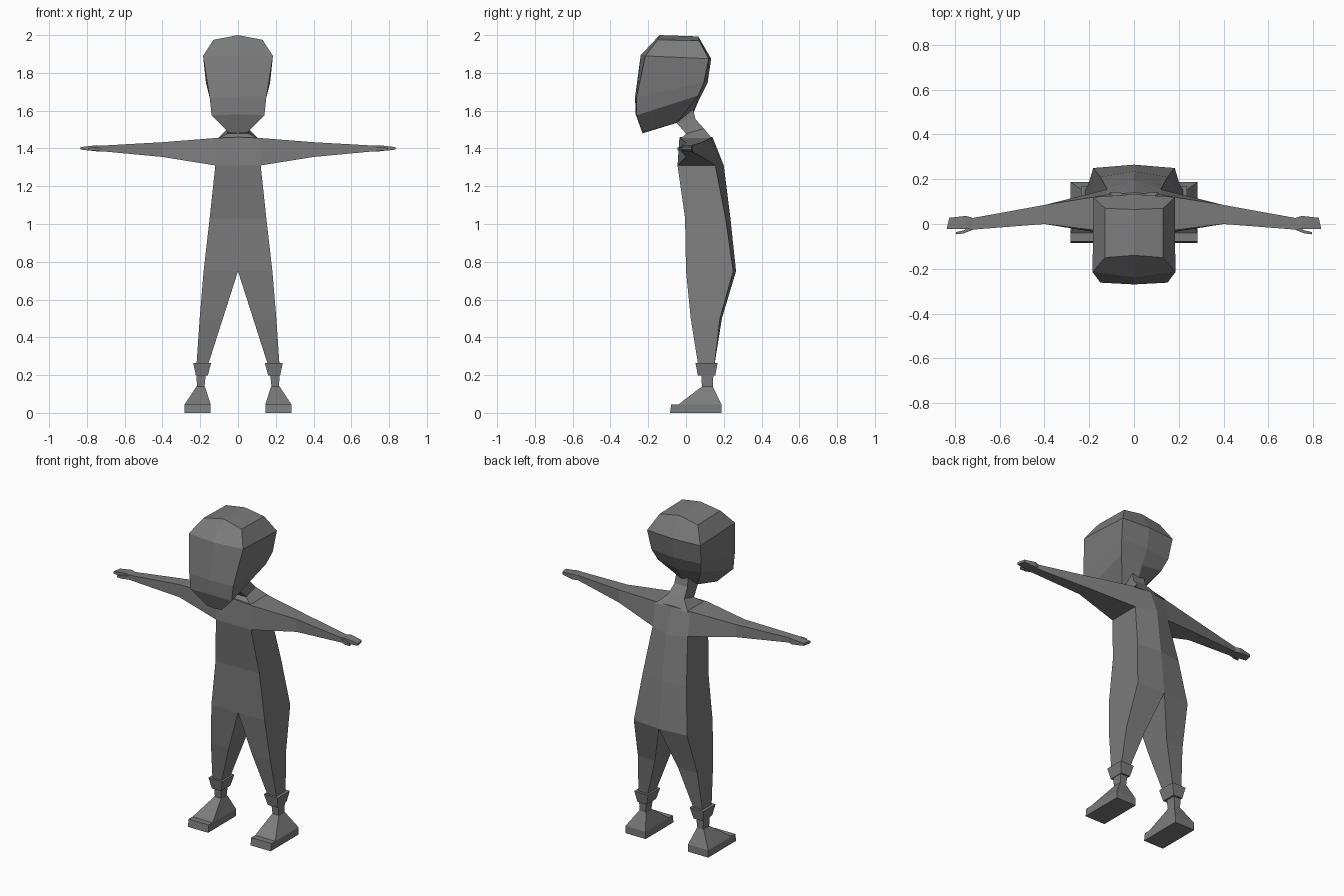
import bpy
import bmesh

cube = bpy.data.objects.get("Cube")
if cube:
    bpy.data.objects.remove(cube)

grey = bpy.data.materials.new("plain grey")
grey.use_nodes = True
grey.diffuse_color = (0.2, 0.2, 0.2, 1)
grey.node_tree.nodes["Principled BSDF"].inputs["Base Color"].default_value = (0.2, 0.2, 0.2, 1)


def loft(name, rings):
    """Skin rings of the left half, leave the middle open and mirror it."""
    bm = bmesh.new()
    loops = [[bm.verts.new(p) for p in ring] for ring in rings]
    n = len(loops[0])
    for a, b in zip(loops, loops[1:]):
        for i in range(n):
            j = (i + 1) % n
            bm.faces.new((a[i], a[j], b[j], b[i]))
    bm.faces.new(loops[0])
    bm.faces.new(loops[-1])
    bmesh.ops.recalc_face_normals(bm, faces=bm.faces)
    middle = [f for f in bm.faces if all(abs(v.co.x) < 0.001 for v in f.verts)]
    bmesh.ops.delete(bm, geom=middle, context="FACES")
    mesh = bpy.data.meshes.new(name)
    bm.to_mesh(mesh)
    bm.free()
    mesh.materials.append(grey)
    obj = bpy.data.objects.new(name, mesh)
    bpy.context.collection.objects.link(obj)
    obj.modifiers.new("Mirror", "MIRROR").merge_threshold = 0.001
    return obj


def level(z, x0, x1, front, back, back_mid=None):
    """Flat four-cornered ring; back_mid moves the inner back corner."""
    mid = back if back_mid is None else back_mid
    return [(x0, front, z), (x1, front, z), (x1, back, z), (x0, mid, z)]


def upright(x, front, back, low, high, front_top=None, back_top=None):
    """Four-cornered ring across an arm."""
    ft = front if front_top is None else front_top
    bt = back if back_top is None else back_top
    return [(x, front, low), (x, back, low), (x, bt, high), (x, ft, high)]


# Torso running down into the legs
loft("torso_and_legs", [
    level(1.31, 0, 0.12, -0.045, 0.155, 0.20),
    level(1.03, 0, 0.15, -0.005, 0.21, 0.235),
    level(0.75, 0, 0.182, 0.0, 0.25, 0.265),
    level(0.50, 0.08, 0.203, 0.025, 0.18, 0.19),
    level(0.25, 0.16, 0.22, 0.065, 0.15),
])

# Shoulders, arms and flat hands
loft("shoulders_and_arms", [
    upright(0, -0.045, 0.20, 1.31, 1.46, -0.03, 0.14),
    upright(0.12, -0.045, 0.155, 1.31, 1.455, -0.035, 0.13),
    upright(0.40, 0.0, 0.085, 1.355, 1.433),
    upright(0.72, -0.025, 0.027, 1.385, 1.415),
    upright(0.75, -0.022, 0.036, 1.385, 1.417),
    upright(0.825, -0.022, 0.028, 1.393, 1.408),
    upright(0.835, -0.022, -0.015, 1.394, 1.407),
])
loft("thumbs", [
    upright(0.71, -0.022, 0.0, 1.388, 1.410),
    upright(0.76, -0.042, -0.028, 1.388, 1.406),
    upright(0.795, -0.046, -0.036, 1.39, 1.402),
])


def tilted(x, front, front_z, back, back_z):
    """Ring that slopes from front to back."""
    return [(0, front, front_z), (x, front, front_z), (x, back, back_z), (0, back, back_z)]


# Neck leaning forward
loft("neck", [
    tilted(0.11, -0.03, 1.45, 0.14, 1.45),
    tilted(0.055, 0.0, 1.478, 0.095, 1.505),
    tilted(0.045, -0.05, 1.535, 0.05, 1.555),
    tilted(0.04, -0.06, 1.61, 0.035, 1.62),
])

# Faceted head: middle front, side front, side back, middle back
loft("head", [
    [(0, -0.14, 2.0), (0.13, -0.15, 1.975), (0.13, 0.07, 1.97), (0, 0.065, 1.993)],
    [(0, -0.24, 1.893), (0.185, -0.215, 1.89), (0.182, 0.12, 1.875), (0, 0.133, 1.875)],
    [(0, -0.27, 1.67), (0.15, -0.262, 1.67), (0.17, 0.095, 1.75), (0, 0.115, 1.75)],
    [(0, -0.266, 1.58), (0.14, -0.262, 1.575), (0.145, 0.065, 1.68), (0, 0.07, 1.66)],
    [(0, -0.23, 1.48), (0.05, -0.23, 1.485), (0.045, -0.05, 1.535), (0, 0.04, 1.59)],
])

# Trouser cuffs, ankles and shoes
loft("cuffs", [
    level(0.265, 0.142, 0.237, 0.05, 0.167),
    level(0.197, 0.16, 0.223, 0.063, 0.155),
])
loft("ankles", [
    level(0.21, 0.17, 0.22, 0.08, 0.145),
    level(0.13, 0.178, 0.217, 0.085, 0.142),
])
loft("shoe_uppers", [
    level(0.14, 0.175, 0.22, 0.085, 0.142),
    level(0.045, 0.145, 0.283, -0.04, 0.187),
])
loft("shoe_soles", [
    level(0.045, 0.145, 0.283, -0.078, 0.187),
    level(0.0, 0.145, 0.283, -0.085, 0.187),
])
